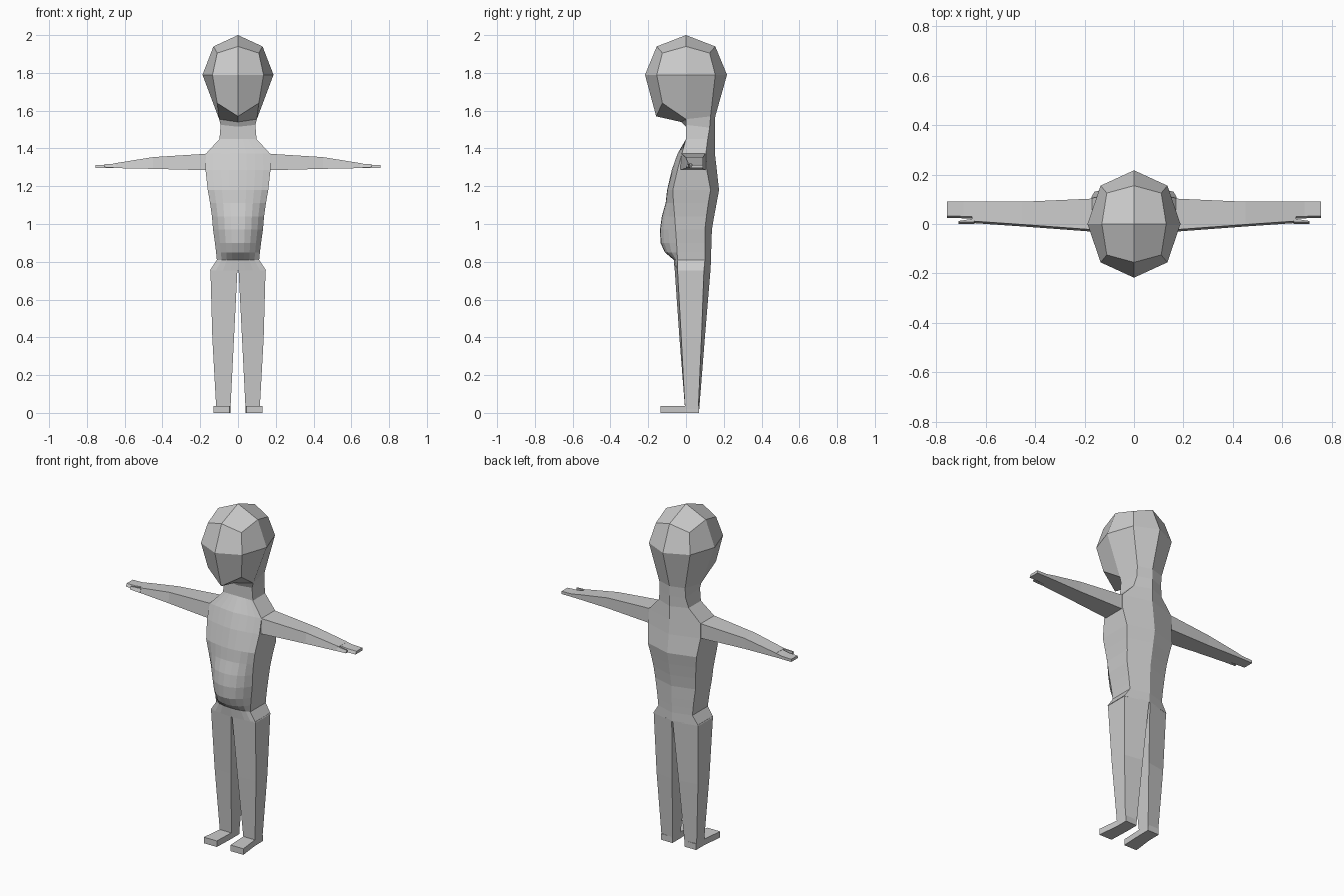
import bpy, bmesh

if "Cube" in bpy.data.objects:
    bpy.data.objects.remove(bpy.data.objects["Cube"])


def build(name, rings, closed=False, cap_start=False, cap_end=False, extra=()):
    """Skin a list of half-body rings, add extra faces, mirror across x."""
    bm = bmesh.new()
    vs = [[bm.verts.new(p) for p in r] for r in rings]
    n = len(rings[0])
    for a, b in zip(vs, vs[1:]):
        for i in range(n if closed else n - 1):
            j = (i + 1) % n
            bm.faces.new((a[i], a[j], b[j], b[i]))
    if cap_start:
        bm.faces.new(vs[0][::-1])
    if cap_end:
        bm.faces.new(vs[-1])
    for pts in extra:
        bm.faces.new([bm.verts.new(p) for p in pts])
    bmesh.ops.remove_doubles(bm, verts=bm.verts[:], dist=0.0005)
    bmesh.ops.mirror(bm, geom=bm.verts[:] + bm.edges[:] + bm.faces[:],
                     axis='X', merge_dist=0.001)
    bmesh.ops.recalc_face_normals(bm, faces=bm.faces[:])
    me = bpy.data.meshes.new(name)
    bm.to_mesh(me)
    bm.free()
    ob = bpy.data.objects.new(name, me)
    bpy.context.collection.objects.link(ob)
    return ob


# Head: faceted ball, points run back to front on each ring
upper = [(0, .155, 1.94), (.11, .125, 1.905), (.13, 0, 1.94), (.11, -.125, 1.905), (0, -.155, 1.94)]
middle = [(0, .217, 1.79), (.135, .155, 1.79), (.188, 0, 1.79), (.135, -.155, 1.79), (0, -.217, 1.79)]
lower = [(0, .155, 1.57), (.085, .13, 1.57), (.1, 0, 1.555), (.11, -.125, 1.64), (0, -.158, 1.57)]
crown, chin = (0, 0, 2), (0, -.025, 1.54)
build("head", [upper, middle, lower], extra=[
    (crown, upper[0], upper[1], upper[2]),
    (crown, upper[2], upper[3], upper[4]),
    (chin, lower[2], lower[3], lower[4])])

# Neck
build("neck", [lower[:3] + [chin],
               [(0, .153, 1.51), (.085, .125, 1.51), (.092, 0, 1.525), (0, 0, 1.515)],
               [(0, .153, 1.45), (.098, .115, 1.45), (.098, 0, 1.45), (0, 0, 1.45)]])

# Torso: z, half width, back centre, back side, front side, front centre, roundness
sections = [
    (1.45, .098, .153, .115, 0, 0, 1),
    (1.372, .17, .153, .105, -.022, -.045, 1.3),
    (1.287, .172, .163, .11, -.045, -.075, 1.5),
    (1.18, .16, .175, .13, -.07, -.1, 2),
    (1.11, .148, .162, .118, -.066, -.108, 2.4),
    (1.04, .138, .149, .108, -.06, -.128, 2.4),
    (.97, .132, .137, .1, -.055, -.138, 2.4),
    (.90, .122, .135, .1, -.05, -.135, 2.4),
    (.85, .116, .133, .1, -.047, -.112, 2.4),
    (.81, .112, .132, .1, -.045, -.065, 2),
    (.755, .148, .13, .095, -.045, -.06, 1),
]
rings = []
for z, w, bc, bs, fs, fc, p in sections:
    ring = [(0, bc, z), (w, bs, z)]
    for t in (1, .78, .53, .27, 0):
        ring.append((w * t, fc + (fs - fc) * t ** p, z))
    rings.append(ring)
build("torso", rings, cap_end=True)

# Legs: z, inner x, outer x, front inner, front outer, back outer, back inner
rings = []
for z, xi, xo, fi, fo, bo, bi in [(.76, .003, .146, -.06, -.045, .095, .13),
                                  (.40, .021, .136, -.035, -.025, .082, .1),
                                  (.02, .04, .115, -.005, -.005, .065, .07)]:
    rings.append([(xi, fi, z), (xo, fo, z), (xo, bo, z), (xi, bi, z)])
build("legs", rings, closed=True, cap_start=True, cap_end=True)

# Feet
rings = [[(xi, y, 0), (xo, y, 0), (xo, y, .036), (xi, y, .036)]
         for y, xi, xo in [(.07, .04, .115), (-.005, .04, .115), (-.135, .045, .13)]]
build("feet", rings, closed=True, cap_start=True, cap_end=True)


def limb(name, stations):
    """Box section along x: x, front y, back y, bottom z, top z."""
    build(name, [[(x, f + .008, t), (x, b, t), (x, b, lo), (x, f, lo)]
                 for x, f, b, lo, t in stations],
          closed=True, cap_start=True, cap_end=True)


# Arms, fingers and thumbs
limb("arms", [(.15, -.032, .108, 1.285, 1.374), (.18, -.03, .102, 1.285, 1.371),
              (.45, -.01, .09, 1.292, 1.354), (.655, .004, .09, 1.296, 1.321)])
limb("fingers", [(.65, .022, .09, 1.296, 1.321), (.69, .023, .09, 1.296, 1.314),
                 (.755, .025, .09, 1.296, 1.312)])
limb("thumbs", [(.645, .001, .022, 1.297, 1.32), (.71, -.001, .012, 1.301, 1.316)])
